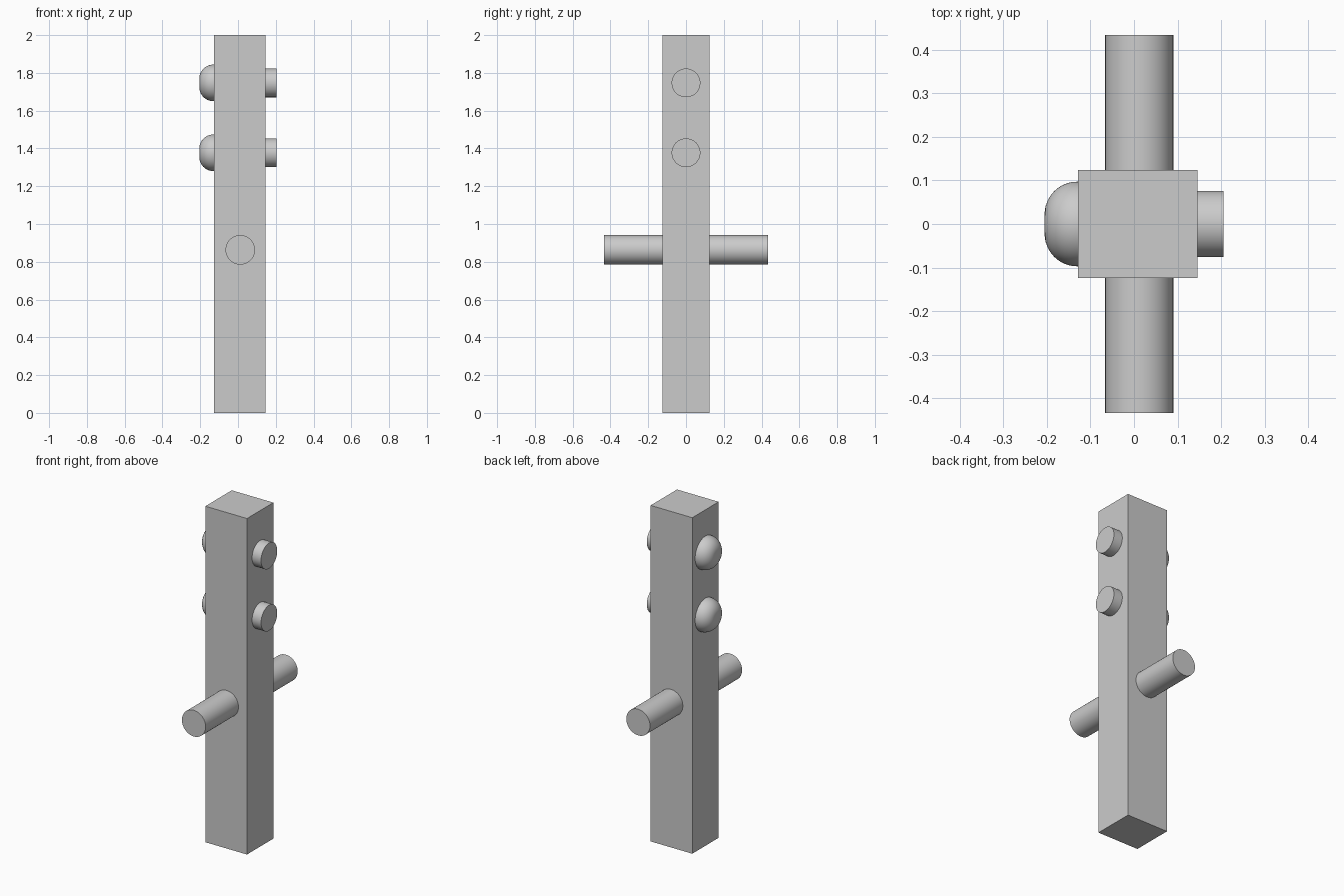
import bpy, bmesh, math
from mathutils import Matrix, Vector

cube = bpy.data.objects.get("Cube")
if cube:
    bpy.data.objects.remove(cube, do_unlink=True)

grey = bpy.data.materials.new("plain_grey")
grey.use_nodes = True
COLOUR = (0.6, 0.6, 0.6, 1)
grey.diffuse_color = COLOUR
grey.node_tree.nodes["Principled BSDF"].inputs["Base Color"].default_value = COLOUR


def finish(name, bm, smooth=True):
    bmesh.ops.recalc_face_normals(bm, faces=bm.faces)
    mesh = bpy.data.meshes.new(name)
    bm.to_mesh(mesh)
    bm.free()
    mesh.materials.append(grey)
    obj = bpy.data.objects.new(name, mesh)
    bpy.context.collection.objects.link(obj)
    if smooth:
        bpy.ops.object.select_all(action="DESELECT")
        obj.select_set(True)
        bpy.context.view_layer.objects.active = obj
        bpy.ops.object.shade_smooth_by_angle(angle=math.radians(35))
    return obj


def cylinder(name, start, end, radius):
    a, b = Vector(start), Vector(end)
    turn = (b - a).to_track_quat("Z", "Y").to_matrix().to_4x4()
    bm = bmesh.new()
    bmesh.ops.create_cone(bm, cap_ends=True, segments=64, radius1=radius,
                          radius2=radius, depth=(b - a).length,
                          matrix=Matrix.Translation((a + b) / 2) @ turn)
    return finish(name, bm)


def bolt_head(name, base_x, tip_x, z, radius, round_radius):
    # Spin a rounded profile about the bolt's axis
    centre = tip_x + round_radius
    flat = radius - round_radius
    points = [(tip_x, 0)]
    for i in range(13):
        t = math.pi / 2 * i / 12
        points.append((centre - round_radius * math.cos(t),
                       flat + round_radius * math.sin(t)))
    points += [(base_x, radius), (base_x, 0)]
    bm = bmesh.new()
    verts = [bm.verts.new((x, r, z)) for x, r in points]
    edges = [bm.edges.new(pair) for pair in zip(verts, verts[1:])]
    bmesh.ops.spin(bm, geom=verts + edges, cent=(0, 0, z), axis=(1, 0, 0),
                   angle=math.tau, steps=64)
    bmesh.ops.remove_doubles(bm, verts=bm.verts, dist=0.0001)
    return finish(name, bm)


# Square upright post
LEFT, RIGHT, HALF_DEPTH = 0.146, -0.128, 0.124
bm = bmesh.new()
bmesh.ops.create_cube(bm, size=1, matrix=Matrix.Translation(((LEFT + RIGHT) / 2, 0, 1))
                      @ Matrix.Diagonal((LEFT - RIGHT, 2 * HALF_DEPTH, 2, 1)))
finish("post", bm, smooth=False)

# Cross bar running front to back
cylinder("cross_bar", (0.012, -0.433, 0.863), (0.012, 0.433, 0.863), 0.078)

# Two round-headed bolts through the post
for label, z in (("upper", 1.747), ("lower", 1.377)):
    cylinder(label + "_bolt_shank", (RIGHT + 0.02, 0, z), (0.205, 0, z), 0.076)
    bolt_head(label + "_bolt_head", RIGHT, -0.205, z, 0.097, 0.075)
